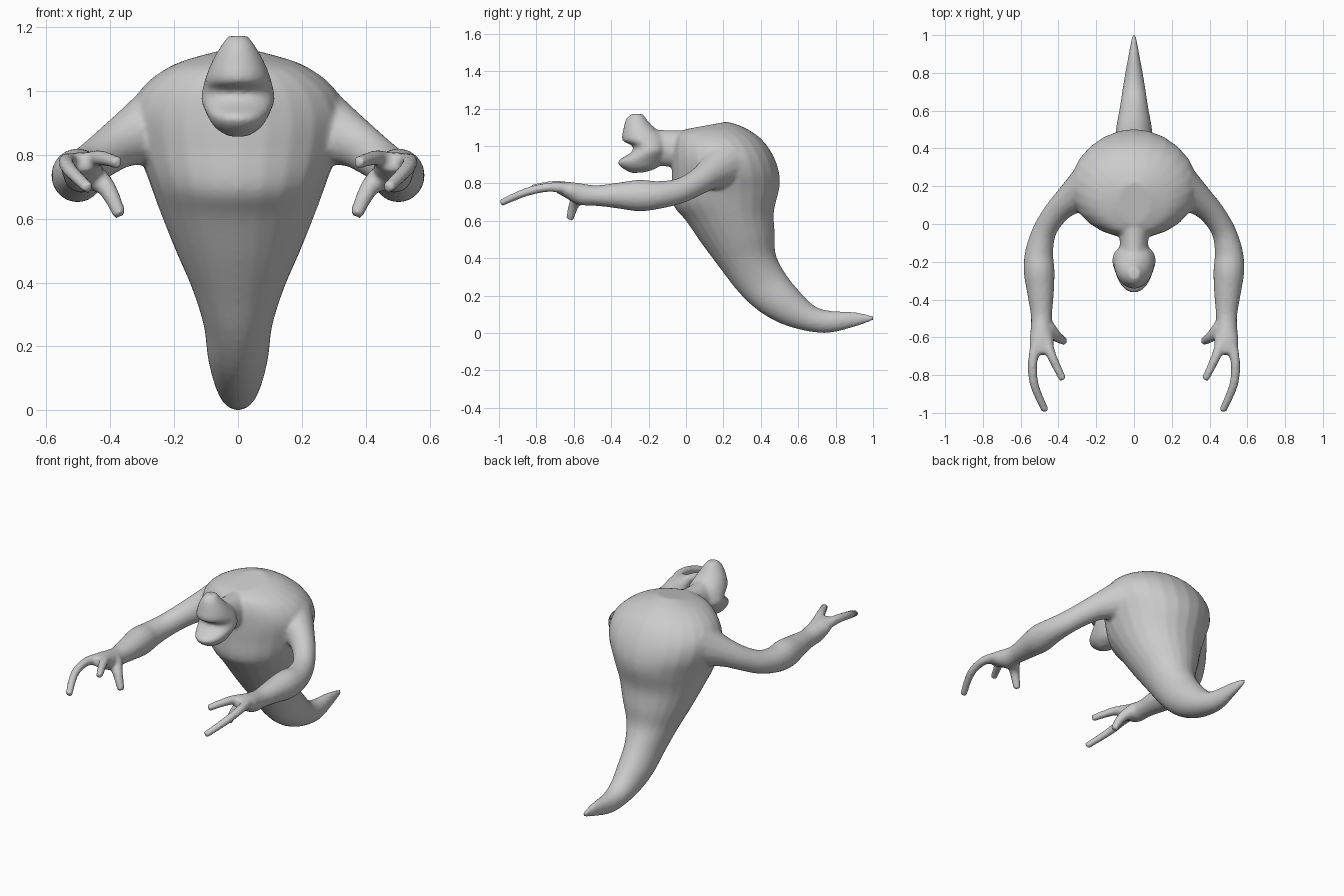
import bpy, bmesh, math
from mathutils import Vector

bm = bmesh.new()
SEG = 24


def resample(rows, n=4):
    # Catmull-Rom interpolation of a few key sections
    out = []
    for i in range(len(rows) - 1):
        quad = (rows[max(i - 1, 0)], rows[i], rows[i + 1], rows[min(i + 2, len(rows) - 1)])
        for k in range(n):
            t = k / n
            out.append([0.5 * (2 * b + (c - a) * t + (2 * a - 5 * b + 4 * c - d) * t * t
                               + (3 * b - a - 3 * c + d) * t ** 3) for a, b, c, d in zip(*quad)])
    return out + [list(rows[-1])]


def skin(rings):
    loops = [[bm.verts.new(p) for p in r] for r in rings]
    for a, b in zip(loops, loops[1:]):
        for i in range(len(a)):
            j = (i + 1) % len(a)
            bm.faces.new((a[i], a[j], b[j], b[i]))
    bm.faces.new(loops[0][::-1])
    bm.faces.new(loops[-1])


def trunk(rows):
    # section: front (y, z), back (y, z), half width
    rings = []
    for yf, zf, yb, zb, w in resample(rows):
        f, b = Vector((0, yf, zf)), Vector((0, yb, zb))
        mid, half = (f + b) / 2, (f - b) / 2
        rings.append([mid + half * math.cos(a) + Vector((max(w, .004) * math.sin(a), 0, 0))
                      for a in (2 * math.pi * i / SEG for i in range(SEG))])
    skin(rings)


def limb(rows, side):
    # section: centre (x, y, z), sideways radius, upright radius
    rows = resample(rows)
    pts = [Vector((side * r[0], r[1], r[2])) for r in rows]
    rings = []
    for i, (p, r) in enumerate(zip(pts, rows)):
        d = (pts[min(i + 1, len(pts) - 1)] - pts[max(i - 1, 0)]).normalized()
        u = d.cross(Vector((0, 0, 1))).normalized()
        v = u.cross(d)
        rings.append([p + u * r[3] * math.cos(a) + v * r[4] * math.sin(a)
                      for a in (2 * math.pi * k / 16 for k in range(16))])
    skin(rings)


# Torso running into the curled tail
trunk([(1.005, .068, 1.005, .092, .008), (.9, .033, .9, .112, .028), (.74, 0, .76, .12, .055),
       (.55, .035, .68, .15, .075), (.40, .11, .60, .23, .095), (.28, .22, .53, .32, .108),
       (.18, .35, .48, .42, .145), (.09, .47, .475, .53, .195), (0, .6, .47, .65, .245),
       (-.07, .69, .5, .78, .285), (-.075, .82, .495, .87, .325), (-.075, .92, .46, .96, .335),
       (-.07, 1.0, .40, 1.04, .29), (-.05, 1.06, .31, 1.1, .2), (0, 1.09, .22, 1.13, .09)])

# Neck
trunk([(.1, .88, .1, 1.09, .12), (0, .89, 0, 1.085, .09), (-.1, .89, -.1, 1.085, .075),
       (-.2, .90, -.2, 1.09, .08)])

# Head with open mouth notch
trunk([(-.29, .855, -.22, .86, .03), (-.345, .885, -.16, .88, .07), (-.362, .92, -.12, .92, .095),
       (-.295, .965, -.1, .97, .115), (-.285, 1.0, -.1, 1.0, .112), (-.34, 1.03, -.11, 1.05, .102),
       (-.335, 1.09, -.16, 1.09, .082), (-.32, 1.145, -.2, 1.13, .055),
       (-.29, 1.172, -.23, 1.17, .03)])

for side in (-1, 1):
    # Arm and palm
    limb([(.22, .21, .90, .13, .14), (.35, .12, .845, .08, .085), (.42, .05, .80, .066, .07),
          (.475, -.04, .758, .064, .068), (.502, -.15, .738, .075, .075),
          (.502, -.25, .735, .082, .085), (.495, -.36, .735, .072, .07),
          (.49, -.48, .735, .057, .055), (.49, -.56, .742, .058, .058),
          (.488, -.63, .765, .066, .045), (.485, -.69, .778, .045, .028)], side)
    # Long outer finger, inner finger, thumb
    limb([(.505, -.6, .765, .035, .035), (.535, -.72, .78, .026, .026),
          (.528, -.85, .755, .024, .023), (.468, -.99, .695, .02, .019)], side)
    limb([(.47, -.6, .77, .032, .032), (.435, -.7, .79, .026, .025),
          (.375, -.825, .775, .02, .02)], side)
    limb([(.46, -.55, .735, .045, .045), (.41, -.595, .695, .03, .03),
          (.368, -.622, .608, .021, .021)], side)

bmesh.ops.recalc_face_normals(bm, faces=bm.faces)
mesh = bpy.data.meshes.new("creature_skin")
bm.to_mesh(mesh)
bm.free()
body = bpy.data.objects.new("creature_body", mesh)
bpy.context.collection.objects.link(body)

# Fuse all parts into one soft skin
fuse = body.modifiers.new("fuse", 'REMESH')
fuse.mode = 'VOXEL'
fuse.voxel_size = .01
fuse.use_smooth_shade = True
soften = body.modifiers.new("soften", 'SMOOTH')
soften.factor = .5
soften.iterations = 6
